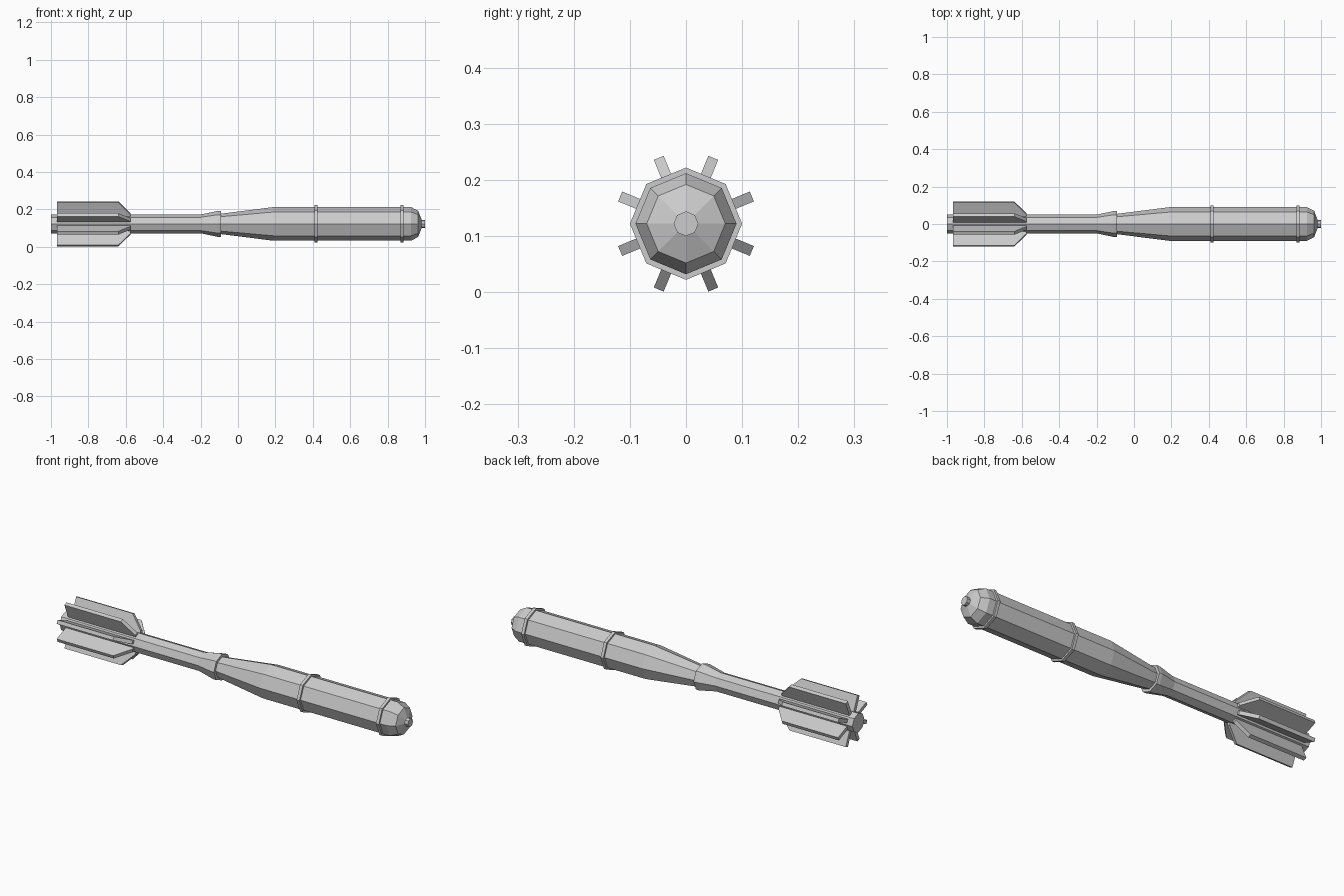
import bpy, bmesh, math
from mathutils import Matrix, Vector

cube = bpy.data.objects.get("Cube")
if cube:
    bpy.data.objects.remove(cube)

AXIS_Z = 0.122
SIDES = 8

grey = bpy.data.materials.new("plain_grey")
grey.use_nodes = True
grey.diffuse_color = (0.6, 0.6, 0.6, 1)
grey.node_tree.nodes["Principled BSDF"].inputs["Base Color"].default_value = (0.6, 0.6, 0.6, 1)


def finish(name, bm):
    bmesh.ops.recalc_face_normals(bm, faces=bm.faces)
    mesh = bpy.data.meshes.new(name)
    bm.to_mesh(mesh)
    bm.free()
    mesh.materials.append(grey)
    obj = bpy.data.objects.new(name, mesh)
    obj.location.z = AXIS_Z
    bpy.context.collection.objects.link(obj)
    return obj


def lathe(name, profile):
    """Faceted solid along x from (x, radius) pairs, capped at both ends."""
    bm = bmesh.new()
    loops = []
    for x, r in profile:
        angles = [math.tau * i / SIDES for i in range(SIDES)]
        loops.append([bm.verts.new((x, r * math.cos(a), r * math.sin(a))) for a in angles])
    for a, b in zip(loops, loops[1:]):
        for i in range(SIDES):
            j = (i + 1) % SIDES
            bm.faces.new((a[i], a[j], b[j], b[i]))
    bm.faces.new(loops[0])
    bm.faces.new(loops[-1])
    return finish(name, bm)


def fin(name, angle):
    """Flat plate with a sloped leading edge, turned about the long axis."""
    outline = [(-0.967, 0.03), (-0.967, 0.127), (-0.64, 0.127), (-0.575, 0.058), (-0.575, 0.03)]
    thickness = 0.019
    bm = bmesh.new()
    face = bm.faces.new([bm.verts.new((x, -thickness / 2, r)) for x, r in outline])
    side = bmesh.ops.extrude_face_region(bm, geom=[face])
    verts = [g for g in side["geom"] if isinstance(g, bmesh.types.BMVert)]
    bmesh.ops.translate(bm, verts=verts, vec=Vector((0, thickness, 0)))
    bm.transform(Matrix.Rotation(angle, 4, "X"))
    return finish(name, bm)


# Tail tube, flared collar, tapered body and blunt nose
lathe("tail_tube", [(-1, 0.05), (-0.2, 0.05), (-0.11, 0.069), (-0.092, 0.069), (-0.092, 0.05)])
lathe("body", [(-0.095, 0.054), (0.19, 0.09), (0.925, 0.09), (0.963, 0.07), (0.982, 0.022)])
lathe("nose_tip", [(0.97, 0.022), (1.0, 0.022)])

# Raised bands round the body
for name, x in (("middle_band", 0.418), ("front_band", 0.878)):
    lathe(name, [(x - 0.008, 0.1), (x + 0.008, 0.1)])

# Tail fins, one on each flat of the tube
for i in range(SIDES):
    fin(f"tail_fin_{i + 1}", math.tau * (i + 0.5) / SIDES)
